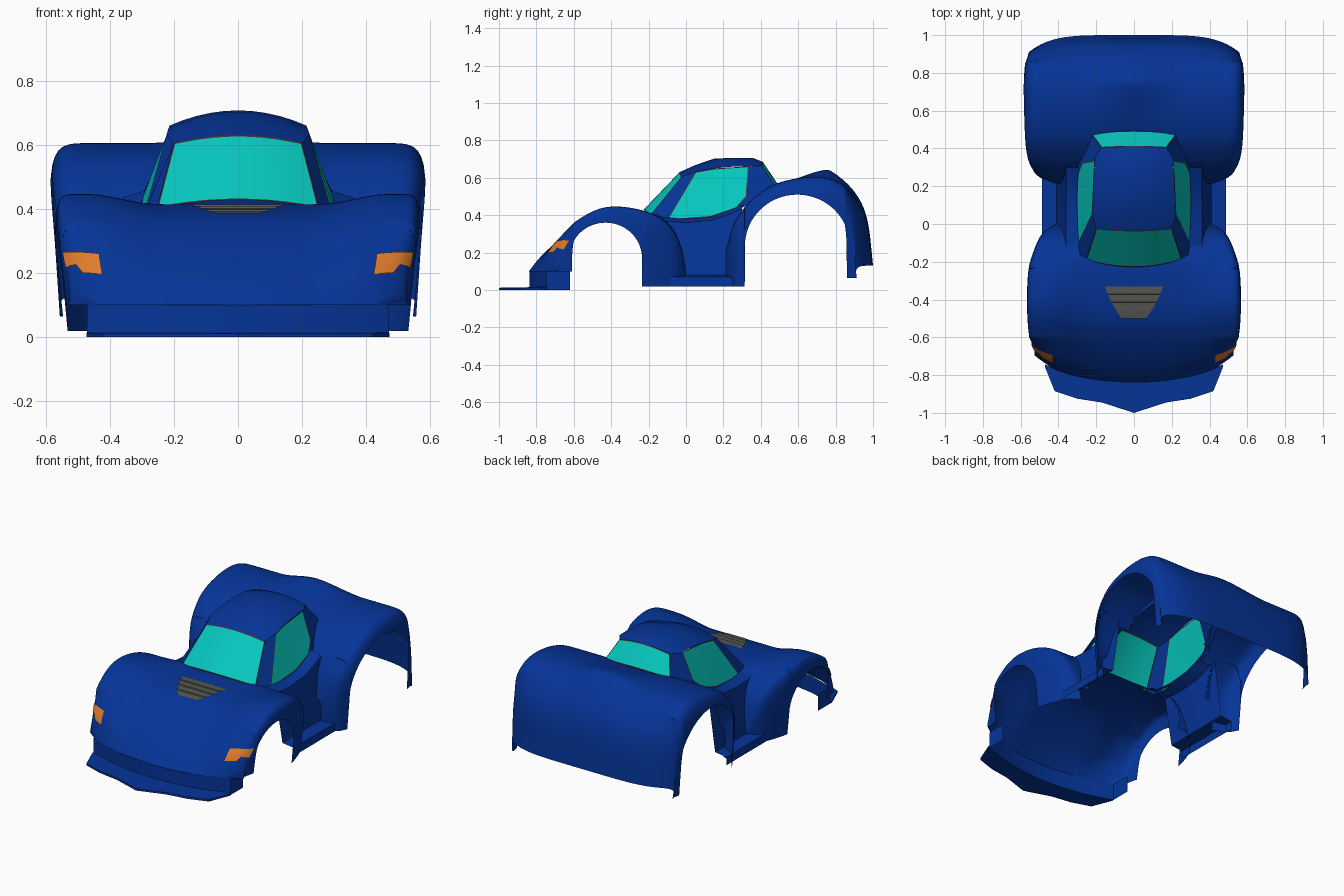
import bpy, bmesh, math
from mathutils import Vector
from mathutils.bvhtree import BVHTree

if "Cube" in bpy.data.objects:
    bpy.data.objects.remove(bpy.data.objects["Cube"])


def material(name, rgb):
    m = bpy.data.materials.new(name)
    m.diffuse_color = (*rgb, 1)
    m.use_nodes = True
    m.node_tree.nodes["Principled BSDF"].inputs["Base Color"].default_value = m.diffuse_color
    return m


BLUE = material("body blue", (0.0015, 0.034, 0.31))
GLASS = material("turquoise glass", (0.002, 0.58, 0.52))
ORANGE = material("lamp orange", (0.76, 0.2, 0.025))
GREY = material("vent grey", (0.09, 0.09, 0.08))
TRIM = material("dark window trim", (0.06, 0.03, 0.025))


def finish(name, bm, mats, angle=35):
    me = bpy.data.meshes.new(name)
    bm.to_mesh(me)
    bm.free()
    for m in mats:
        me.materials.append(m)
    ob = bpy.data.objects.new(name, me)
    bpy.context.collection.objects.link(ob)
    bpy.ops.object.select_all(action='DESELECT')
    ob.select_set(True)
    bpy.context.view_layer.objects.active = ob
    bpy.ops.object.shade_smooth_by_angle(angle=math.radians(angle))
    return ob


def add_grid(bm, rows):
    """Skin a list of equally long point rows, wound so it faces outward."""
    vs = [[bm.verts.new(p) for p in r] for r in rows]
    fs = [bm.faces.new((a[i], a[i + 1], b[i + 1], b[i]))
          for a, b in zip(vs, vs[1:]) for i in range(len(a) - 1)]
    bm.normal_update()
    out = sum(f.normal.dot(f.calc_center_median() - Vector((0, 0.1, 0.0))) * f.calc_area() for f in fs)
    if out < 0:
        bmesh.ops.reverse_faces(bm, faces=fs)
    return fs


def mirror_row(half):
    return [(-x, y, z) for x, y, z in half[:0:-1]] + half


def flip(rows):
    return [[(-x, y, z) for x, y, z in r] for r in rows]


def curve(keys, t):
    """Smooth interpolation through (t, value) keys."""
    n = len(keys)
    i = max(k for k in range(n - 1) if keys[k][0] <= t or k == 0)

    def slope(j):
        a, b = keys[max(j - 1, 0)], keys[min(j + 1, n - 1)]
        return (b[1] - a[1]) / (b[0] - a[0])
    (t0, v0), (t1, v1) = keys[i], keys[i + 1]
    h = t1 - t0
    u = min(max((t - t0) / h, 0), 1)
    return ((2*u**3 - 3*u**2 + 1) * v0 + (u**3 - 2*u*u + u) * h * slope(i)
            + (3*u*u - 2*u**3) * v1 + (u**3 - u*u) * h * slope(i + 1))


def body_rows(y0, y1, count, width, mid, fender, crest_in, valley, arch, low, bend, taper):
    """Cross-sections along y, trimmed below by the wheel arch."""
    cy, half, base, rise = arch
    ys = [y0 + (y1 - y0) * i / count for i in range(count + 1)]
    ys = [y for y in ys if abs(y - cy) > half + 0.002]
    ys += [cy - half - 0.001, cy + half + 0.001]
    ys += [cy - half * math.cos(math.pi * i / 36) for i in range(37)]
    n = 7
    rows = []
    for y in sorted(ys):
        w, zc, zf = curve(width, y), curve(mid, y), curve(fender, y)
        u = (y - cy) / half
        zb = base + rise * math.sqrt(max(0, 1 - u*u)) if abs(u) <= 1 else low[0 if u < 0 else 1]
        xc = w - crest_in
        row = []
        for i in range(15):
            x = xc * i / 14
            s = min(max((x - valley[0]) / (min(xc, valley[1]) - valley[0]), 0), 1)
            row.append((x, zc + (zf - zc) * s * s * (3 - 2 * s)))
        f = min(max(zb / zf, 0), 1)
        bmax = math.atan2((1 - f**n) ** (1 / n), f)
        for i in range(1, 17):
            b = bmax * i / 16
            r = (abs(math.sin(b))**n + abs(math.cos(b))**n) ** (-1 / n)
            g = r * math.cos(b)
            x = xc + crest_in * r * math.sin(b)
            row.append((x * (1 - taper * (1 - g)), zf * g))
        rows.append(mirror_row([(x, y + bend(x, y), z) for x, z in row]))
    return rows


# Front body: bonnet, nose and front fenders
bm = bmesh.new()
add_grid(bm, body_rows(
    -0.84, 0.0, 50,
    width=[(-.84, .54), (-.78, .538), (-.7, .55), (-.55, .572), (-.4, .578), (-.24, .57), (-.15, .545),
           (-.07, .51), (-.03, .475), (0, .42)],
    mid=[(-.84, .1), (-.78, .175), (-.7, .25), (-.6, .325), (-.5, .378), (-.35, .408),
         (-.2, .413), (-.13, .395), (-.05, .36), (0, .3)],
    fender=[(-.84, .1), (-.78, .21), (-.7, .285), (-.6, .36), (-.5, .42), (-.41, .445), (-.3, .44),
            (-.2, .415), (-.13, .38), (-.08, .335), (-.04, .27), (-.015, .19), (0, .1)],
    crest_in=0.11, valley=(.22, .47), arch=(-.43, .195, .17, .19), low=(.1, .02),
    bend=lambda x, y: (0.09 * (x / 0.5)**2 + .04 * (x / .53)**8) * min(max((-0.6 - y) / 0.24, 0), 1),
    taper=0.07))
bvh = BVHTree.FromBMesh(bm)


def under_front(c):
    return (c.y > -.17 and abs(c.x) < .25) or (c.y > -.11 and abs(c.x) < .35)


bmesh.ops.delete(bm, context='FACES', geom=[f for f in bm.faces if under_front(f.calc_center_median())])
finish("front_body", bm, [BLUE], 50)

# Rear body: engine deck, rear fenders and tail
bm = bmesh.new()
add_grid(bm, body_rows(
    0.215, 1.0, 95,
    width=[(.215, .43), (.25, .515), (.3, .555), (.36, .578), (.45, .592), (.6, .598), (.8, .594), (1, .57)],
    mid=[(.215, .40), (.3, .45), (.4, .515), (.49, .56), (.6, .6), (.75, .643), (.8, .62), (.88, .55),
         (.93, .48), (.96, .41), (.98, .32), (.99, .23), (1, .13)],
    fender=[(.215, .22), (.25, .34), (.3, .425), (.36, .49), (.45, .555), (.6, .598), (.75, .6),
            (.85, .555), (.93, .46), (.96, .395), (.98, .31), (.99, .22), (1, .13)],
    crest_in=0.2, valley=(0, .29), arch=(.595, .28, .235, .275), low=(.02, .065),
    bend=lambda x, y: -0.085 * (x / 0.55)**5 * min(max((y - 0.85) / 0.15, 0), 1), taper=0.06))


def under_rear(c):
    cabin = c.y < .475 and abs(c.x) < .275 - .07 * max(0, (c.y - .28) / .2)
    return cabin or (c.y < .285 and abs(c.x) < .36)


bmesh.ops.delete(bm, context='FACES', geom=[f for f in bm.faces if under_rear(f.calc_center_median())])
finish("rear_body", bm, [BLUE], 50)

# Doors with sills between the fenders
rows = [[(.28, y, t + .01), (.36, y, t - .015), (.41, y, .08), (.488, y, .07), (.488, y, .02)]
        for y, t in ((-.15, .385), (0, .375), (.14, .388), (.22, .415), (.3, .45))]
bm = bmesh.new()
add_grid(bm, rows)
add_grid(bm, flip(rows))
finish("doors", bm, [BLUE])


# Cabin: crowned rows (y, half width, edge z, centre z, sweep of the edge in y)
def crowned(rows, n=10):
    out = []
    for y, w, ze, zc, sw in rows:
        ts = [i / n * 2 - 1 for i in range(n + 1)]
        out.append([(w * t, y + sw * t * t, zc + (ze - zc) * t * t) for t in ts])
    return out


def glass(name, bm):
    ring = bmesh.ops.inset_region(bm, faces=bm.faces[:], thickness=0.006, use_boundary=True)["faces"]
    for f in ring:
        f.material_index = 1
    finish(name, bm, [GLASS, TRIM])


SCREEN_TOP = (-.035, .2, .605, .63, .012)
REAR_TOP = (.41, .172, .665, .685, -.005)
bm = bmesh.new()
add_grid(bm, crowned([(-.228, .252, .402, .428, .04), SCREEN_TOP]))
glass("windscreen", bm)
bm = bmesh.new()
add_grid(bm, crowned([REAR_TOP, (.492, .225, .552, .565, -.015)]))
glass("rear_window", bm)
bm = bmesh.new()
add_grid(bm, crowned([SCREEN_TOP, (.05, .222, .632, .668, 0), (.15, .217, .65, .702, 0),
                      (.25, .213, .66, .707, 0), (.355, .207, .662, .707, 0), REAR_TOP]))
finish("roof", bm, [BLUE])


def side_panels(bm, polys):
    for pts in polys:
        for s in (1, -1):
            f = bm.faces.new([bm.verts.new((s * x, y, z)) for x, y, z in pts])
            f.normal_update()
            if f.normal.x * s < 0:
                f.normal_flip()


# Side windows and pillars
A_LOW, A_TOP = (.296, -.1, .375), (.222, .05, .632)
C_LOW, C_MID, C_TOP = (.296, .27, .437), (.272, .325, .5), (.209, .335, .661)
bm = bmesh.new()
side_panels(bm, [(A_LOW, (.302, .13, .39), C_LOW, C_MID, C_TOP, (.217, .15, .65), A_TOP)])
glass("side_windows", bm)
bm = bmesh.new()
side_panels(bm, [((.252, -.188, .402), (.292, -.175, .39), A_LOW, A_TOP, (.2, -.023, .605)),
                 (C_LOW, (.3, .3, .44), (.225, .477, .535), (.225, .477, .552), C_MID),
                 (C_MID, (.225, .477, .552), (.172, .405, .665), C_TOP)])
finish("pillars", bm, [BLUE])

# Front bumper wall and splitter plate
WALL = [(0, -.837), (.14, -.827), (.3, -.8), (.42, -.762), (.47, -.745)]
LIP = [(0, -1), (.17, -.945), (.3, -.925), (.42, -.885), (.472, -.755)]
bm = bmesh.new()
add_grid(bm, [mirror_row([(x, y, z) for x, y in WALL + [(.47, -.62)]]) for z in (0, .103)])
finish("front_bumper", bm, [BLUE], 20)
bm = bmesh.new()
add_grid(bm, [mirror_row([(x, y, z) for x, y in path])
              for path, z in ((WALL, .015), (LIP, .012), (LIP, 0), (WALL, 0))])
finish("front_splitter", bm, [BLUE])

# Headlamps: thin plates laid onto the nose along slanted rays
cols = [(.425, .2, .437, .265), (.455, .2, .457, .265), (.482, .2, .478, .265),
        (.5, .225, .505, .265), (.52, .221, .525, .265), (.542, .217, .55, .265)]
rows = []
for xa, za, xb, zb in cols:
    row = []
    for i in range(6):
        x, z = xa + (xb - xa) * i / 5, za + (zb - za) * i / 5
        u = (x - .425) / .125
        aim = Vector((x, -.735 + .09 * u + .5 * (z - .23), z))
        ray = Vector((-.2 - 1.2 * u, 1, -.3)).normalized()
        hit, nor = bvh.ray_cast(aim - ray * .4, ray)[:2]
        hit = hit if hit and (hit - aim).length < .1 else bvh.find_nearest(aim)[0]
        row.append(tuple(hit - ray * .005))
    rows.append(row)
bm = bmesh.new()
add_grid(bm, rows)
add_grid(bm, flip(rows))
finish("headlamps", bm, [ORANGE])

# Bonnet vent with stepped slats
rows = []
for k in range(4):
    for e, lift in ((0, .008), (.95, .003)):
        v = (k + e) / 4
        y, w = -.5 + .172 * v, curve([(0, .065), (.45, .115), (1, .155)], v)
        rows.append([(w * t / 5, y, bvh.ray_cast(Vector((w * t / 5, y, 1)), Vector((0, 0, -1)))[0].z + lift)
                     for t in range(-5, 6)])
bm = bmesh.new()
add_grid(bm, rows)
finish("bonnet_vent", bm, [GREY], 20)
